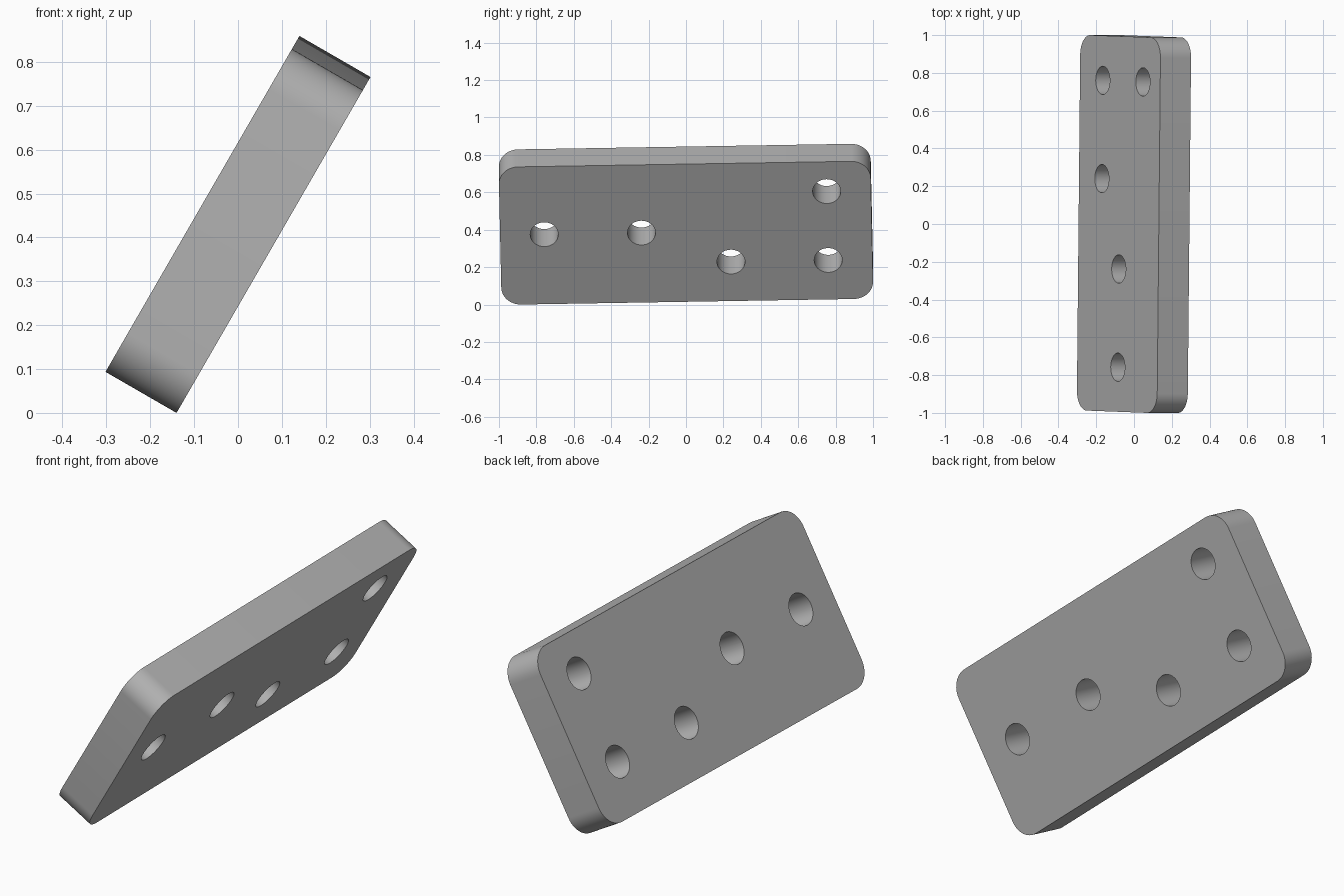
import bpy
import bmesh
from math import radians
from mathutils import Matrix, Vector

LENGTH, WIDTH, THICKNESS = 1.988, 0.85, 0.187
CORNER, HOLE = 0.105, 0.075
HOLES = [(-0.758, 0.005), (-0.238, 0.005), (0.237, -0.183), (0.757, -0.183), (0.757, 0.242)]

cube = bpy.data.objects.get("Cube")
if cube:
    bpy.data.objects.remove(cube, do_unlink=True)

grey = bpy.data.materials.new("plain grey")
grey.use_nodes = True
grey.diffuse_color = (0.45, 0.45, 0.45, 1)
grey.node_tree.nodes["Principled BSDF"].inputs["Base Color"].default_value = grey.diffuse_color


def mesh_object(name, bm):
    mesh = bpy.data.meshes.new(name)
    bm.to_mesh(mesh)
    bm.free()
    mesh.materials.append(grey)
    obj = bpy.data.objects.new(name, mesh)
    bpy.context.collection.objects.link(obj)
    return obj


# Plate: a flat block with its four corner edges rounded
bm = bmesh.new()
bmesh.ops.create_cube(bm, size=1, matrix=Matrix.Diagonal((LENGTH, WIDTH, THICKNESS, 1)))
corners = [e for e in bm.edges if abs(e.verts[0].co.z - e.verts[1].co.z) > THICKNESS / 2]
bmesh.ops.bevel(bm, geom=corners, offset=CORNER, segments=12, profile=0.5, affect='EDGES')
plate = mesh_object("drilled_plate", bm)

# Drill: one cylinder for each round hole
bm = bmesh.new()
for x, y in HOLES:
    bmesh.ops.create_cone(bm, cap_ends=True, segments=48, radius1=HOLE, radius2=HOLE,
                          depth=THICKNESS * 2, matrix=Matrix.Translation((x, y, 0)))
drill = mesh_object("hole_cutter", bm)
drill.hide_render = True

cut = plate.modifiers.new("holes", 'BOOLEAN')
cut.operation, cut.solver, cut.object = 'DIFFERENCE', 'EXACT', drill
bpy.ops.object.select_all(action='DESELECT')
plate.select_set(True)
bpy.context.view_layer.objects.active = plate
bpy.ops.object.modifier_apply(modifier=cut.name)
bpy.data.objects.remove(drill, do_unlink=True)
bpy.ops.object.shade_smooth_by_angle(angle=radians(30))

# Pose: length along y, slight twist in the plane, leaning over at 60 degrees
lean = Matrix.Rotation(radians(-60), 4, 'Y')
lay = Matrix(((0, 1, 0), (1, 0, 0), (0, 0, -1))).to_4x4()
plate.data.transform(lean @ lay @ Matrix.Rotation(radians(1.1), 4, 'Z'))

# Stand the plate on the ground, centred
points = [v.co for v in plate.data.vertices]
low = Vector([min(p[i] for p in points) for i in range(3)])
high = Vector([max(p[i] for p in points) for i in range(3)])
middle = (low + high) / 2
plate.data.transform(Matrix.Translation((-middle.x, -middle.y, -low.z)))
